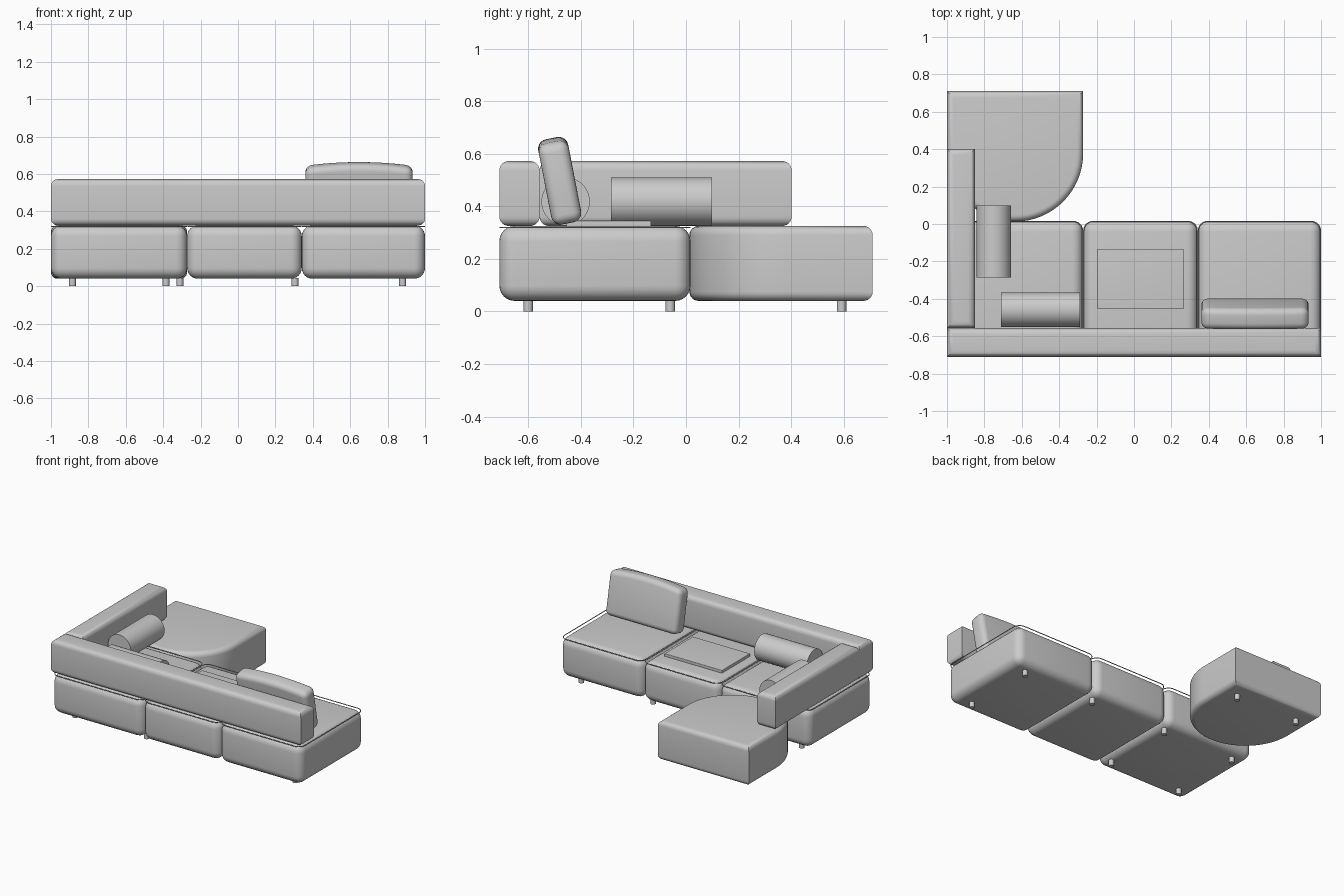
import bpy, bmesh, math
from mathutils import Matrix

if "Cube" in bpy.data.objects:
    bpy.data.objects.remove(bpy.data.objects["Cube"])


def finish(name, bm):
    bmesh.ops.recalc_face_normals(bm, faces=bm.faces[:])
    me = bpy.data.meshes.new(name)
    bm.to_mesh(me)
    bm.free()
    ob = bpy.data.objects.new(name, me)
    bpy.context.collection.objects.link(ob)
    bpy.ops.object.select_all(action='DESELECT')
    ob.select_set(True)
    bpy.context.view_layer.objects.active = ob
    bpy.ops.object.shade_smooth_by_angle(angle=math.radians(35))
    return ob


def rect(x0, x1, y0, y1):
    return [(x0, y0), (x1, y0), (x1, y1), (x0, y1)]


# Extruded outline with rounded edges (rims only, or every edge)
def slab(name, outline, z0, z1, radius, all_edges=False):
    bm = bmesh.new()
    face = bm.faces.new([bm.verts.new((x, y, z0)) for x, y in outline])
    new = bmesh.ops.extrude_face_region(bm, geom=[face])['geom']
    for v in new:
        if isinstance(v, bmesh.types.BMVert):
            v.co.z = z1
    bmesh.ops.recalc_face_normals(bm, faces=bm.faces[:])
    edges = [e for e in bm.edges
             if all_edges or abs(e.verts[0].co.z - e.verts[1].co.z) < 1e-5]
    if radius:
        bmesh.ops.bevel(bm, geom=edges, offset=radius, segments=6,
                        profile=0.5, affect='EDGES')
    return finish(name, bm)


def cylinder(name, loc, radius, depth, axis='Z', segments=48):
    bm = bmesh.new()
    rot = {'X': Matrix.Rotation(math.pi / 2, 4, 'Y'),
           'Y': Matrix.Rotation(math.pi / 2, 4, 'X'),
           'Z': Matrix.Identity(4)}[axis]
    bmesh.ops.create_cone(bm, cap_ends=True, segments=segments, radius1=radius,
                          radius2=radius, depth=depth,
                          matrix=Matrix.Translation(loc) @ rot)
    return finish(name, bm)


# Thin cord around the top of a seat
def piping(name, x0, x1, y0, y1, z, r=0.05):
    cu = bpy.data.curves.new(name, 'CURVE')
    cu.dimensions = '3D'
    cu.bevel_depth = 0.003
    cu.bevel_resolution = 1
    sp = cu.splines.new('POLY')
    pts = []
    for k, (cx, cy) in enumerate(rect(x0 + r, x1 - r, y0 + r, y1 - r)):
        for i in range(7):
            a = math.pi + (k + i / 6) * math.pi / 2
            pts.append((cx + r * math.cos(a), cy + r * math.sin(a), z, 1))
    sp.points.add(len(pts) - 1)
    for p, co in zip(sp.points, pts):
        p.co = co
    sp.use_cyclic_u = True
    bpy.context.collection.objects.link(bpy.data.objects.new(name, cu))


# Three seat blocks with piping
for side, x0, x1 in (("left", -1, -0.272), ("middle", -0.272, 0.341), ("right", 0.341, 1)):
    slab(side + "_seat", rect(x0, x1, -0.71, 0.017), 0.04, 0.325, 0.058, True)
    piping(side + "_seat_piping", x0 + 0.003, x1 - 0.003, -0.707, 0.014, 0.319)

# Chaise block with a half-round inner end
R = 0.364
arc = [(-0.636 + R * math.cos(math.pi * (1 + i / 32)),
        0.377 + R * math.sin(math.pi * (1 + i / 32))) for i in range(33)]
slab("chaise_seat", arc + [(-0.272, 0.71), (-1, 0.71)], 0.04, 0.325, 0.035)

# Backrest and side rest
slab("backrest", rect(-1, 1, -0.71, -0.557), 0.325, 0.572, 0.036)
slab("side_rest", rect(-1, -0.85, -0.557, 0.402), 0.325, 0.572, 0.036)

# Folded throw on the middle seat
slab("folded_throw", rect(-0.195, 0.265, -0.455, -0.133), 0.323, 0.345, 0.003)

# Bolsters
cylinder("side_bolster", (-0.75, -0.093, 0.418), 0.092, 0.385, 'Y')
cylinder("back_bolster", (-0.5, -0.458, 0.418), 0.092, 0.42, 'X')

# Leaning cushion with a crowned top
w, t, h, n = 0.287, 0.058, 0.31, 16
bm = bmesh.new()
bottom = [(-w, 0), (w, 0)]
crown = [(w - 2 * w * i / n, h + 0.02 * (1 - (1 - 2 * i / n) ** 2)) for i in range(n + 1)]
face = bm.faces.new([bm.verts.new((x, -t, z)) for x, z in bottom + crown])
for v in bmesh.ops.extrude_face_region(bm, geom=[face])['geom']:
    if isinstance(v, bmesh.types.BMVert):
        v.co.y = t
bmesh.ops.recalc_face_normals(bm, faces=bm.faces[:])
sharp = [e for e in bm.edges if e.calc_face_angle(0) > 0.5]
bmesh.ops.bevel(bm, geom=sharp, offset=0.036, segments=5, profile=0.5, affect='EDGES')
bm.transform(Matrix.Translation((0.647, -0.449, 0.335)) @ Matrix.Rotation(math.radians(11), 4, 'X'))
finish("back_cushion", bm)

# Legs
spots = [(x, y) for x in (-0.885, -0.31, 0.88) for y in (-0.6, -0.06)]
spots += [(0.305, -0.06), (-0.385, 0.592), (-0.885, 0.592)]
for i, (x, y) in enumerate(spots):
    cylinder(f"leg_{i + 1}", (x, y, 0.0225), 0.018, 0.045, 'Z', 16)
